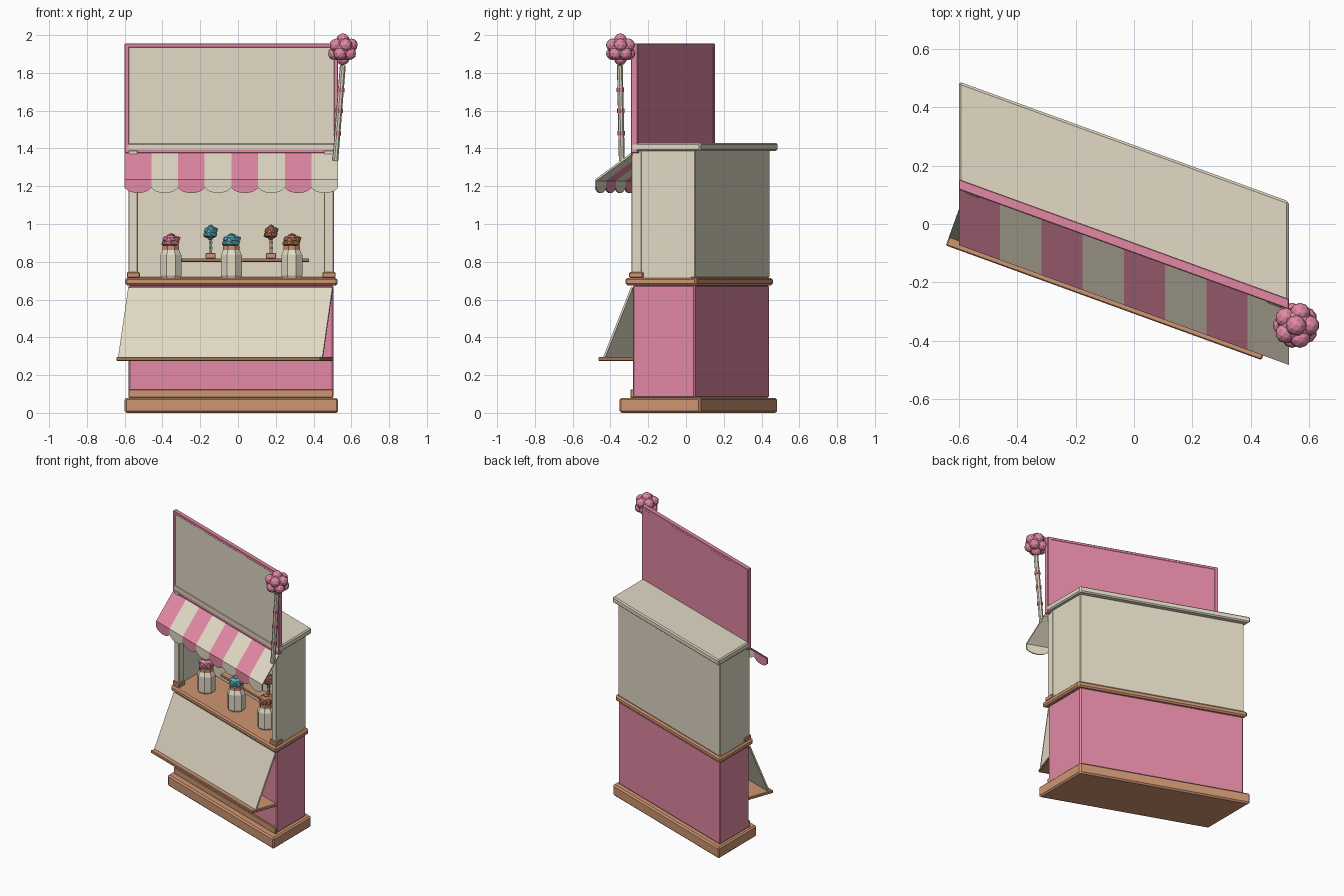
import bpy, bmesh, math
from mathutils import Vector, Matrix

if "Cube" in bpy.data.objects:
    bpy.data.objects.remove(bpy.data.objects["Cube"])

K = 0.363  # the stall is skewed in plan: y = v - K * x


def P(x, v, z):
    return Vector((x, v - K * x, z))


def material(name, rgb):
    m = bpy.data.materials.new(name)
    lin = [(c / 255 / 12.92) if c < 11 else ((c / 255 + 0.055) / 1.055) ** 2.4 for c in rgb]
    m.diffuse_color = (*lin, 1)
    m.use_nodes = True
    m.node_tree.nodes["Principled BSDF"].inputs["Base Color"].default_value = m.diffuse_color
    return m


CREAM = material("cream", (226, 218, 197))
PINK = material("candy pink", (226, 137, 164))
WOOD = material("warm wood", (206, 149, 114))
TEAL = material("teal", (98, 182, 192))
CARAMEL = material("caramel", (188, 128, 92))


def finish(bm, name, mat, bevel=0):
    bmesh.ops.recalc_face_normals(bm, faces=bm.faces)
    me = bpy.data.meshes.new(name)
    bm.to_mesh(me)
    bm.free()
    me.materials.append(mat)
    ob = bpy.data.objects.new(name, me)
    bpy.context.collection.objects.link(ob)
    if bevel:
        mod = ob.modifiers.new("bevel", "BEVEL")
        mod.width = bevel
        mod.segments = 1
    return ob


def prism(name, loop, shift, mat, bevel=0):
    """Closed solid: a polygon and its copy moved by shift."""
    bm = bmesh.new()
    a = [bm.verts.new(p) for p in loop]
    b = [bm.verts.new(Vector(p) + shift) for p in loop]
    n = len(a)
    bm.faces.new(a)
    bm.faces.new(b[::-1])
    for i in range(n):
        bm.faces.new((a[i], a[(i + 1) % n], b[(i + 1) % n], b[i]))
    return finish(bm, name, mat, bevel)


def box(name, x0, x1, v0, v1, z0, z1, mat, bevel=0.0):
    loop = [P(x0, v0, z0), P(x1, v0, z0), P(x1, v1, z0), P(x0, v1, z0)]
    return prism(name, loop, Vector((0, 0, z1 - z0)), mat, bevel)


def lathe(name, origin, rings, mat, sides=8):
    """Faceted turned part from (radius, height) rings."""
    bm = bmesh.new()
    rows = []
    for r, h in rings:
        rows.append([bm.verts.new(origin + Vector((
            r * math.cos(math.tau * (i + 0.5) / sides),
            r * math.sin(math.tau * (i + 0.5) / sides), h))) for i in range(sides)])
    for lo, hi in zip(rows, rows[1:]):
        for i in range(sides):
            j = (i + 1) % sides
            bm.faces.new((lo[i], lo[j], hi[j], hi[i]))
    bm.faces.new(rows[0][::-1])
    bm.faces.new(rows[-1])
    return finish(bm, name, mat)


def rod(name, a, b, r, mat, sides=8):
    d = b - a
    bm = bmesh.new()
    m = Matrix.Translation((a + b) / 2) @ d.to_track_quat('Z', 'Y').to_matrix().to_4x4()
    bmesh.ops.create_cone(bm, cap_ends=True, segments=sides, radius1=r, radius2=r,
                          depth=d.length, matrix=m)
    return finish(bm, name, mat)


def fluff(name, c, r, mat, subdiv=2, squash=1.0):
    """Lumpy cotton ball: a core with small balls around it."""
    core = bmesh.new()
    bmesh.ops.create_icosphere(core, subdivisions=1, radius=1)
    dirs = [v.co.copy() for v in core.verts]
    core.free()
    bm = bmesh.new()
    flat = Matrix.Translation(c) @ Matrix.Diagonal((1, 1, squash, 1))
    bmesh.ops.create_icosphere(bm, subdivisions=2, radius=r * 0.8, matrix=flat)
    for d in dirs:
        bmesh.ops.create_icosphere(bm, subdivisions=subdiv, radius=r * 0.42,
                                   matrix=flat @ Matrix.Translation(d * r * 0.6))
    return finish(bm, name, mat)


# Base, lower cabinet and counter
box("base", -0.6, 0.53, -0.163, 0.268, 0, 0.08, WOOD, 0.01)
box("front_plinth", -0.58, 0.505, -0.113, -0.09, 0.08, 0.125, WOOD, 0.004)
box("lower_cabinet", -0.58, 0.505, -0.1, 0.232, 0.08, 0.676, PINK, 0.008)
box("counter", -0.597, 0.527, -0.132, 0.246, 0.675, 0.715, WOOD, 0.01)

# Upper room with open front
box("back_wall", -0.58, 0.505, 0.207, 0.232, 0.715, 1.39, CREAM, 0.004)
for side, x0, x1 in (("left", -0.58, -0.555), ("right", 0.48, 0.505)):
    box(side + "_wall", x0, x1, -0.055, 0.21, 0.715, 1.39, CREAM)
for side, x0, x1 in (("left", -0.58, -0.53), ("right", 0.455, 0.507)):
    box(side + "_post", x0, x1, -0.105, -0.05, 0.715, 1.39, CREAM, 0.004)
    box(side + "_post_foot", x0 - 0.008, x1 + 0.01, -0.115, -0.042, 0.715, 0.745, WOOD, 0.004)
box("roof", -0.6, 0.53, -0.1, 0.27, 1.387, 1.43, CREAM, 0.008)

# Signboard with raised frame
box("sign_back", -0.595, 0.525, -0.09, -0.066, 1.38, 1.952, PINK)
box("sign_panel", -0.58, 0.51, -0.096, -0.088, 1.395, 1.94, CREAM)
box("sign_frame_top", -0.6, 0.53, -0.1, -0.064, 1.935, 1.955, PINK, 0.003)
box("sign_frame_bottom", -0.6, 0.53, -0.1, -0.064, 1.375, 1.4, PINK, 0.003)
box("sign_frame_left", -0.6, -0.577, -0.1, -0.064, 1.39, 1.945, PINK, 0.003)
box("sign_frame_right", 0.507, 0.53, -0.1, -0.064, 1.39, 1.945, PINK, 0.003)

# Striped awning with scalloped valance
N, X0, X1 = 8, -0.6, 0.53
W = (X1 - X0) / N
for i in range(N):
    a, b = X0 + i * W, X0 + (i + 1) * W
    mat = CREAM if i % 2 else PINK
    slope = [P(a, -0.1, 1.375), P(b, -0.1, 1.375), P(b, -0.29, 1.235), P(a, -0.29, 1.235)]
    prism("awning_stripe", slope, Vector((0, 0, -0.012)), mat)
    lobe = [P(b, -0.29, 1.235), P(a, -0.29, 1.235)]
    for j in range(9):
        t = j / 8
        lobe.append(P(a + W * t, -0.29, 1.192 - 0.028 * math.sin(math.pi * t) ** 0.6))
    prism("awning_scallop", lobe, Vector((0, 0.008, 0)), mat)

# Tilted front board on a ledge, leaning square to the front
OUT = Vector((-K, -1, 0)).normalized()
L, R = P(-0.578, -0.1, 0), P(0.503, -0.1, 0)


def up(p, d, z):
    return p + OUT * d + Vector((0, 0, z))


prism("front_board", [up(L, 0, 0.66), up(R, 0, 0.66), up(R, 0.155, 0.293), up(L, 0.155, 0.293)],
      OUT * 0.01 + Vector((0, 0, 0.004)), CREAM)
prism("board_ledge", [up(L, -0.005, 0.275), up(R, -0.005, 0.275), up(R, 0.195, 0.275),
                      up(L, 0.195, 0.275)], Vector((0, 0, 0.02)), WOOD, 0.004)

# Jars on the counter
for x, mat in ((-0.355, PINK), (-0.035, TEAL), (0.285, CARAMEL)):
    o = P(x, 0.018, 0.715)
    lathe("jar", o, [(0.054, 0), (0.06, 0.012), (0.06, 0.12), (0.045, 0.15)], CREAM)
    lathe("jar_lid", o, [(0.047, 0.147), (0.047, 0.17)], WOOD)
    fluff("jar_sweets", o + Vector((0, 0, 0.195)), 0.056, mat, 1, 0.75)

# Back shelf with candy on sticks
box("back_shelf", -0.3, 0.375, 0.12, 0.21, 0.8, 0.817, WOOD, 0.003)
for x, mat in ((-0.145, TEAL), (0.175, CARAMEL)):
    o = P(x, 0.162, 0.817)
    box("candy_stand", x - 0.026, x + 0.026, 0.14, 0.186, 0.817, 0.846, WOOD, 0.003)
    rod("candy_stick", o, o + Vector((0, 0, 0.12)), 0.008, CREAM, 6)
    for h in (0.05, 0.08):
        rod("stick_band", o + Vector((0, 0, h)), o + Vector((0, 0, h + 0.01)), 0.011, mat, 6)
    fluff("candy_puff", o + Vector((0, 0, 0.138)), 0.043, mat, 1)

# Leaning corner pole with bands and a big puff
A, B = Vector((0.515, -0.34, 1.335)), Vector((0.555, -0.35, 1.84))
rod("pole", A, B, 0.016, CREAM)
for z in (1.48, 1.6, 1.71):
    c = A.lerp(B, (z - A.z) / (B.z - A.z))
    s = (B - A).normalized() * 0.011
    rod("pole_band", c - s, c + s, 0.02, PINK)
fluff("pole_puff", Vector((0.555, -0.347, 1.925)), 0.083, PINK)
